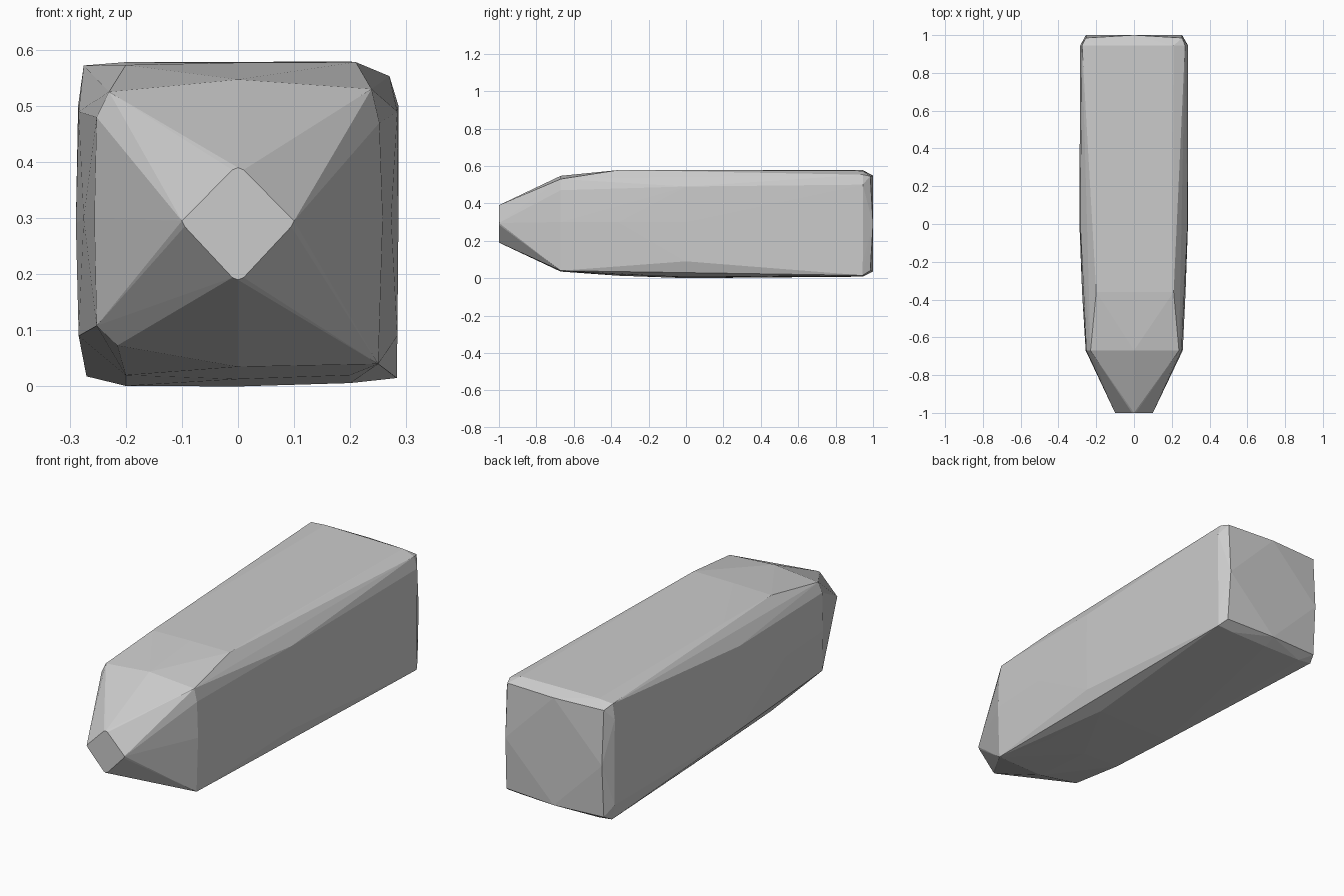
import bpy, bmesh

# Cross-sections along the body: y -> (x, z) outline points
sections = {
    # blunt diamond tip
    -1.0: [(0, .19), (.095, .285), (.1, .295), (.01, .386), (0, .39),
           (-.01, .386), (-.1, .295), (-.095, .285), (-.01, .194), (.01, .194)],
    # shoulder where the nose meets the body
    -.67: [(0, .035), (.19, .04), (.235, .062), (.25, .04), (.258, .3),
           (.252, .47), (.238, .53), (0, .547), (-.23, .525), (-.252, .48),
           (-.256, .3), (-.252, .108), (-.215, .073)],
    # top and belly swell
    -.36: [(.21, .578), (0, .577), (-.2, .573), (.273, .3), (-.275, .3),
           (0, .013), (.2, .02), (-.2, .02)],
    0.0: [(.286, .3), (-.289, .29), (.284, .49), (-.284, .49), (.284, .09),
          (-.284, .09), (0, 0), (-.2, .001), (.2, .006), (-.2, .578), (.2, .579)],
    # rear rim, bevel and slightly domed end
    .945: [(.283, .015), (-.27, .018), (.27, .553), (-.275, .572),
           (.286, .5), (-.285, .5), (.284, .09), (-.284, .09),
           (.21, .574), (-.2, .578), (0, .008), (.2, .01), (-.2, .01)],
    .985: [(.255, .545), (-.255, .55), (.26, .04), (-.255, .04)],
    1.0: [(0, .548), (.255, .29), (-.255, .29), (0, .035)],
}

# Wrap the sections in one faceted shell
bm = bmesh.new()
for y, outline in sections.items():
    for x, z in outline:
        bm.verts.new((x, y, z))
hull = bmesh.ops.convex_hull(bm, input=bm.verts[:])
loose = [v for v in bm.verts if not v.link_faces]
bmesh.ops.delete(bm, geom=loose, context='VERTS')
bmesh.ops.recalc_face_normals(bm, faces=bm.faces[:])

mesh = bpy.data.meshes.new("faceted_body")
bm.to_mesh(mesh)
bm.free()
bpy.context.collection.objects.link(bpy.data.objects.new("faceted_body", mesh))
